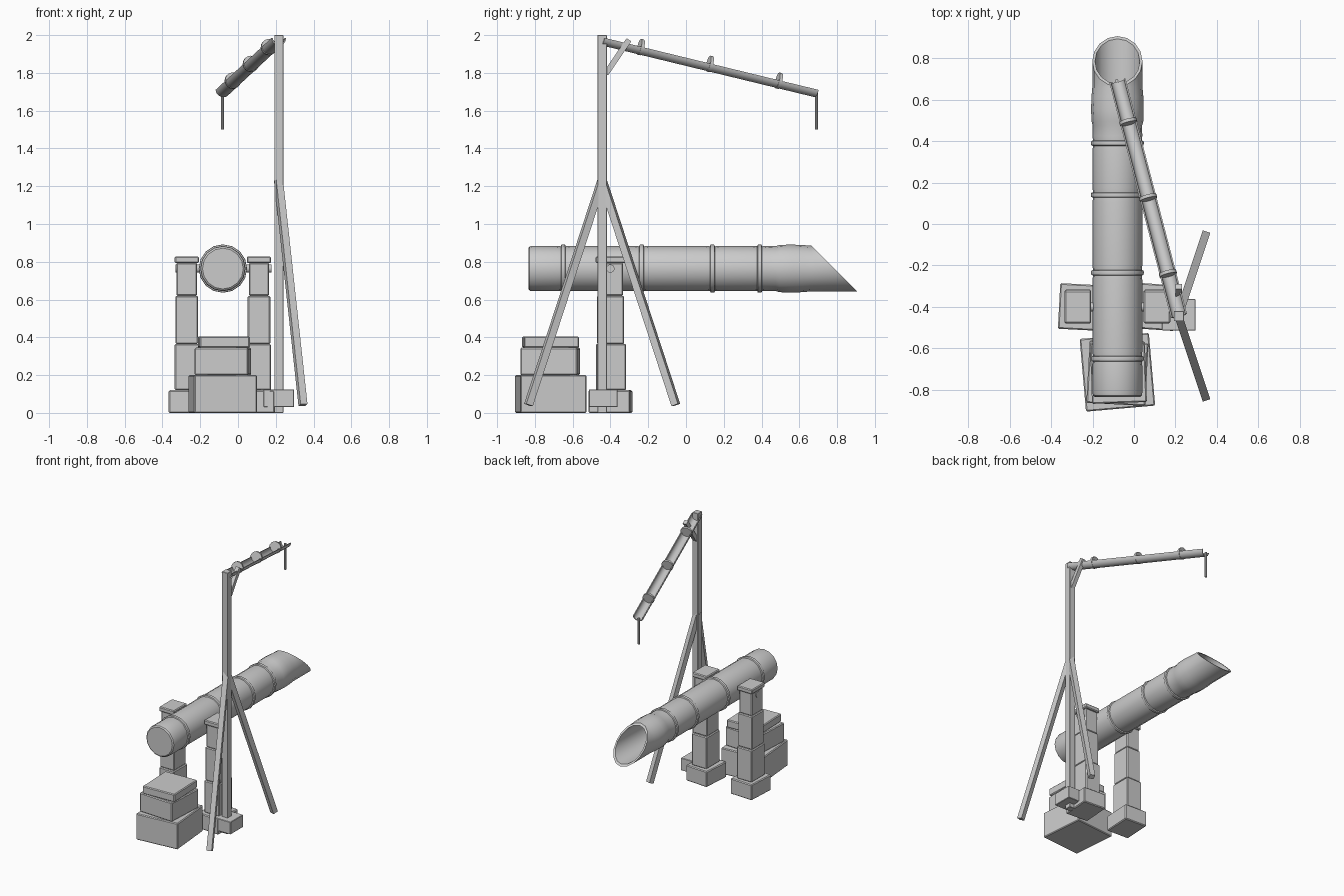
import bpy, bmesh, math
from mathutils import Vector, Matrix

if "Cube" in bpy.data.objects:
    bpy.data.objects.remove(bpy.data.objects["Cube"])


def finish(name, bm, matrix=None, smooth=False):
    bmesh.ops.recalc_face_normals(bm, faces=bm.faces)
    if matrix:
        bm.transform(matrix)
    mesh = bpy.data.meshes.new(name)
    bm.to_mesh(mesh)
    bm.free()
    ob = bpy.data.objects.new(name, mesh)
    bpy.context.collection.objects.link(ob)
    if smooth:
        bpy.ops.object.select_all(action='DESELECT')
        ob.select_set(True)
        bpy.context.view_layer.objects.active = ob
        bpy.ops.object.shade_smooth_by_angle(angle=math.radians(35))
    return ob


def along(a, b):
    """Matrix with local Z from a to b and local Y facing up."""
    d = Vector(b) - Vector(a)
    return Matrix.Translation(a) @ d.to_track_quat('Z', 'Y').to_matrix().to_4x4(), d.length


def block(name, cx, cy, z0, z1, sx, sy, turn=0, bevel=0.006):
    bm = bmesh.new()
    bmesh.ops.create_cube(bm, size=1)
    bmesh.ops.scale(bm, vec=(sx, sy, z1 - z0), verts=bm.verts)
    bmesh.ops.bevel(bm, geom=bm.edges[:], offset=bevel, segments=1, affect='EDGES')
    m = Matrix.Translation((cx, cy, (z0 + z1) / 2)) @ Matrix.Rotation(math.radians(turn), 4, 'Z')
    return finish(name, bm, m)


def beam(name, a, b, w):
    m, length = along(a, b)
    bm = bmesh.new()
    bmesh.ops.create_cube(bm, size=1)
    bmesh.ops.scale(bm, vec=(w, w, length), verts=bm.verts)
    bmesh.ops.translate(bm, vec=(0, 0, length / 2), verts=bm.verts)
    return finish(name, bm, m)


def rod(name, a, b, r, sides=12):
    m, length = along(a, b)
    bm = bmesh.new()
    bmesh.ops.create_cone(bm, cap_ends=True, segments=sides, radius1=r, radius2=r, depth=length)
    bmesh.ops.translate(bm, vec=(0, 0, length / 2), verts=bm.verts)
    return finish(name, bm, m, True)


# Tipping bamboo tube: lathe profile (y, radius), sliced diagonally at the mouth
TX, TZ = -0.08, 0.764
profile = [(-0.835, 0.0), (-0.835, 0.108), (-0.828, 0.117), (-0.815, 0.12)]
for y in (-0.65, -0.235, 0.14, 0.39):
    profile += [(y - 0.035, 0.12), (y - 0.013, 0.118), (y - 0.01, 0.126), (y, 0.128),
                (y + 0.01, 0.126), (y + 0.013, 0.118), (y + 0.035, 0.12)]
profile += [(0.475, 0.119), (0.495, 0.125), (0.555, 0.127), (0.615, 0.125), (0.66, 0.121),
            (1.1, 0.121), (1.1, 0.108), (0.41, 0.108), (0.41, 0.0)]
bm = bmesh.new()
N = 16
rings = []
for y, r in profile:
    if r == 0:
        rings.append([bm.verts.new((0, y, 0))] * N)
    else:
        rings.append([bm.verts.new((r * math.sin(2 * math.pi * i / N), y, r * math.cos(2 * math.pi * i / N)))
                      for i in range(N)])
for p, q in zip(rings, rings[1:]):
    for i in range(N):
        j = (i + 1) % N
        bm.faces.new(list(dict.fromkeys((p[i], p[j], q[j], q[i]))))
cut = bmesh.ops.bisect_plane(bm, geom=bm.verts[:] + bm.edges[:] + bm.faces[:],
                             plane_co=(0, 0.785, 0), plane_no=(0, 1, 1), clear_outer=True)
bmesh.ops.bridge_loops(bm, edges=[e for e in bm.edges if e.is_boundary])
finish("tipping_tube", bm, Matrix.Translation((TX, 0, TZ)), True)

# Pivot pin
rod("pivot_pin", (-0.33, -0.40, TZ), (0.178, -0.40, TZ), 0.022)

# Two pillars of stacked stones, mirrored about the tube
for side, s in (("left", -1), ("right", 1)):
    cx = TX + s * 0.191
    block(side + "_pillar_base", cx - s * 0.002, -0.40, 0, 0.12, 0.185, 0.22, 3 * s if s < 0 else -4)
    block(side + "_pillar_lower", cx, -0.397, 0.12, 0.365, 0.128, 0.16)
    block(side + "_pillar_middle", cx, -0.399, 0.365, 0.62, 0.12, 0.144)
    block(side + "_pillar_upper", cx, -0.40, 0.62, 0.795, 0.108, 0.134)
    block(side + "_pillar_cap", cx, -0.40, 0.793, 0.828, 0.128, 0.158)

# Striking stone stack under the tail
block("strike_stone_bottom", TX, -0.715, 0, 0.2, 0.335, 0.352, 5)
block("strike_stone_middle", TX, -0.719, 0.2, 0.345, 0.284, 0.302, -3)
block("strike_stone_top", TX + 0.005, -0.717, 0.345, 0.405, 0.265, 0.292, 2)

# Spout stand: post, foot block, splayed legs, brace
PX, PY = 0.216, -0.444
block("stand_post", PX, PY, 0, 2.0, 0.048, 0.05, 0, 0.002)
block("stand_foot", PX, -0.438, 0.03, 0.125, 0.162, 0.152, 0, 0.003)
for side, s in (("front", -1), ("back", 1)):
    beam(side + "_leg", (PX - 0.002, PY, 1.235), (0.344, PY + s * 0.39, 0.042), 0.038)
beam("spout_brace", (PX, -0.425, 1.795), (PX, -0.302, 1.975), 0.03)

# Half-pipe spout, open at the top
A, B = Vector((0.216, -0.44, 1.985)), Vector((-0.08, 0.692, 1.71))
m, length = along(A, B)
arc = [math.pi + math.pi * i / 10 for i in range(11)]
section = [(0.04 * math.cos(t), 0.04 * math.sin(t)) for t in arc]
section += [(0.033 * math.cos(t), 0.033 * math.sin(t)) for t in reversed(arc)]
bm = bmesh.new()
face = bm.faces.new([bm.verts.new((x, y, 0)) for x, y in section])
ext = bmesh.ops.extrude_face_region(bm, geom=[face], use_keep_orig=True)
bmesh.ops.translate(bm, vec=(0, 0, length), verts=[v for v in ext["geom"] if isinstance(v, bmesh.types.BMVert)])
finish("spout_gutter", bm, m, True)

# Node discs across the spout
d = (B - A).normalized()
for i, f in enumerate((0.177, 0.5, 0.823)):
    c = A.lerp(B, f)
    rod("spout_node_%d" % (i + 1), c - d * 0.008, c + d * 0.008, 0.043, 16)

# Thin water stream falling from the spout
rod("water_stream", (-0.083, 0.69, 1.50), (-0.083, 0.69, 1.70), 0.008, 8)
